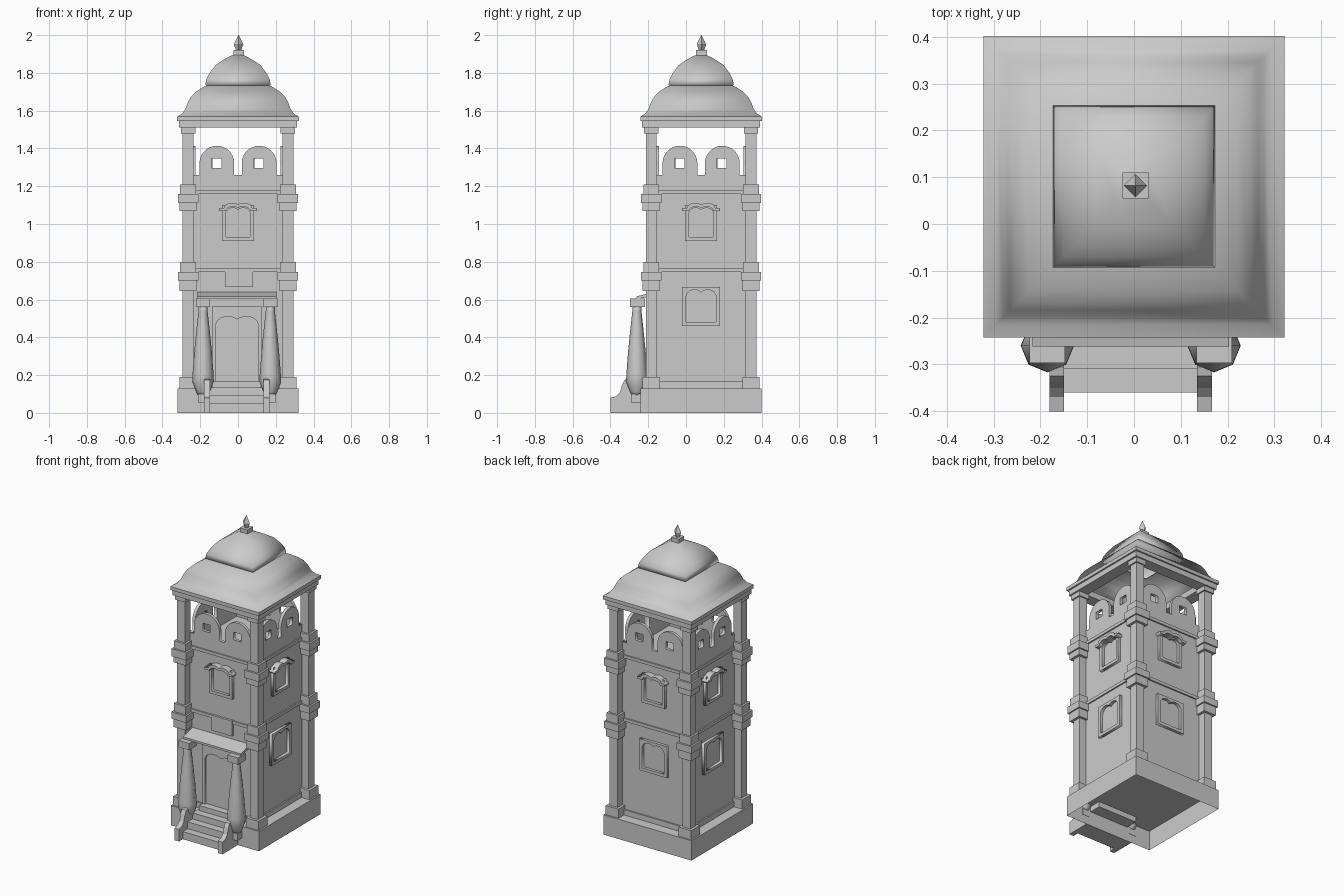
import bpy, bmesh, math
from mathutils import Matrix, Vector

if "Cube" in bpy.data.objects:
    bpy.data.objects.remove(bpy.data.objects["Cube"])

CY = 0.08      # tower centre in y
PX = -0.007    # porch centre in x


def finish(bm, name, smooth=False):
    bmesh.ops.recalc_face_normals(bm, faces=bm.faces)
    me = bpy.data.meshes.new(name)
    for f in bm.faces:
        f.smooth = smooth
    bm.to_mesh(me)
    bm.free()
    ob = bpy.data.objects.new(name, me)
    bpy.context.collection.objects.link(ob)
    return ob


def boxes(name, spans):
    """One object made of boxes given as (x0, x1, y0, y1, z0, z1)."""
    bm = bmesh.new()
    for x0, x1, y0, y1, z0, z1 in spans:
        m = Matrix.Translation(((x0 + x1) / 2, (y0 + y1) / 2, (z0 + z1) / 2)) \
            @ Matrix.Diagonal((x1 - x0, y1 - y0, z1 - z0, 1))
        bmesh.ops.create_cube(bm, size=1, matrix=m)
    return finish(bm, name)


def sq(h, z0, z1, x=0, y=CY):
    return (x - h, x + h, y - h, y + h, z0, z1)


def loft(name, profile, sides, centre, turn=0, cap0=True, cap1=True, smooth=False):
    """Stack regular rings from (radius, z) points; four sides use the half width."""
    k = math.sqrt(2) if sides == 4 and turn else 1
    bm = bmesh.new()
    rings = []
    for r, z in profile:
        rings.append([bm.verts.new((centre[0] + r * k * math.cos(turn + 2 * math.pi * i / sides),
                                    centre[1] + r * k * math.sin(turn + 2 * math.pi * i / sides), z))
                      for i in range(sides)])
    for a, b in zip(rings, rings[1:]):
        for i in range(sides):
            j = (i + 1) % sides
            bm.faces.new((a[i], a[j], b[j], b[i]))
    if cap0:
        bm.faces.new(rings[0])
    if cap1:
        bm.faces.new(rings[-1])
    return finish(bm, name, smooth)


def panel(name, loops, d0, d1, side=0):
    """Flat shape with holes in (u, z), from depth d0 to d1 outward on one tower side."""
    cu = bpy.data.curves.new(name, 'CURVE')
    cu.dimensions = '2D'
    cu.fill_mode = 'BOTH'
    cu.extrude = (d1 - d0) / 2
    for loop in loops:
        sp = cu.splines.new('POLY')
        sp.points.add(len(loop) - 1)
        for p, (u, z) in zip(sp.points, loop):
            p.co = (u, z, 0, 1)
        sp.use_cyclic_u = True
    tmp = bpy.data.objects.new(name + "_outline", cu)
    bpy.context.collection.objects.link(tmp)
    bpy.context.view_layer.update()
    me = bpy.data.meshes.new_from_object(tmp.evaluated_get(bpy.context.evaluated_depsgraph_get()))
    bpy.data.objects.remove(tmp)
    me.transform(Matrix.Translation((0, CY, 0)) @ Matrix.Rotation(side * math.pi / 2, 4, 'Z')
                 @ Matrix.Rotation(math.pi / 2, 4, 'X') @ Matrix.Translation((0, 0, (d0 + d1) / 2)))
    me.name = name
    ob = bpy.data.objects.new(name, me)
    bpy.context.collection.objects.link(ob)


def rect(u0, u1, z0, z1):
    return [(u0, z0), (u1, z0), (u1, z1), (u0, z1)]


def lobes(w, spring, h):
    """Double arch running from +w to -w."""
    end = math.radians(140)
    r = w / (1 - math.cos(end))
    right = [(w - r + r * math.cos(end * i / 8), spring + h * math.sin(end * i / 8)) for i in range(9)]
    return right + [(-u, z) for u, z in reversed(right[:-1])]


def arch(c, r, z):
    return [(c + r * math.cos(math.pi * i / 14), z + r * math.sin(math.pi * i / 14)) for i in range(15)]


# plinth, open underneath
loft("plinth", [(0.32, 0), (0.32, 0.13)], 4, (0, CY), math.pi / 4, cap0=False)

# tower body with moulding bands
boxes("tower_body", [sq(0.243, 0.13, 1.19)])
boxes("wall_bands", [sq(0.252, 0.13, 0.165), sq(0.252, 0.745, 0.765), sq(0.252, 1.16, 1.18)])

# corner columns with stacked blocks
spans = []
for sx in (-1, 1):
    for sy in (-1, 1):
        for h, z0, z1 in [(0.029, 0.13, 1.515), (0.046, 0.13, 0.19),
                          (0.045, 0.645, 0.70), (0.054, 0.70, 0.745), (0.042, 0.745, 0.80),
                          (0.045, 1.07, 1.11), (0.054, 1.11, 1.16), (0.042, 1.16, 1.21),
                          (0.038, 1.48, 1.515)]:
            spans.append(sq(h, z0, z1, sx * 0.264, CY + sy * 0.264))
boxes("corner_columns", spans)

# parapets and windows on each side
for k, side in enumerate(("front", "right", "back", "left")):
    outline = [(-0.243, 1.18), (0.243, 1.18), (0.243, 1.26), (0.204, 1.26)] + arch(0.112, 0.092, 1.322) \
        + [(0.02, 1.26), (-0.02, 1.26)] + arch(-0.112, 0.092, 1.322) + [(-0.204, 1.26), (-0.243, 1.26)]
    holes = [rect(c - 0.027, c + 0.027, 1.296, 1.346) for c in (-0.114, 0.108)]
    panel(side + "_parapet", [outline] + holes, 0.224, 0.244, k)
    panel(side + "_upper_window_frame",
          [rect(-0.085, 0.085, 0.91, 1.1), [(-0.064, 0.93), (0.064, 0.93)] + lobes(0.064, 1.055, 0.03)],
          0.24, 0.262, k)
    hood = [(0.1, 1.07), (0.1, 1.085)] + lobes(0.075, 1.085, 0.027) + [(-0.1, 1.085), (-0.1, 1.07)] \
        + lobes(0.064, 1.07, 0.022)[::-1]
    panel(side + "_window_hood", [hood], 0.24, 0.285, k)
    if k:
        panel(side + "_lower_window_frame",
              [rect(-0.1, 0.1, 0.46, 0.667), [(-0.08, 0.48), (0.08, 0.48)] + lobes(0.08, 0.61, 0.042)],
              0.24, 0.262, k)

# door frame and plaque above the porch
panel("door_frame", [rect(-0.135, 0.125, 0.13, 0.567),
                     [(u - 0.005, z) for u, z in [(-0.112, 0.165), (0.112, 0.165)] + lobes(0.112, 0.465, 0.045)]],
      0.24, 0.256)
boxes("door_plaque", [(-0.07, 0.08, -0.178, -0.16, 0.667, 0.767)])

# roof: eave ring, bell-shaped skirt, dome
loft("roof_eave", [(0.235, 1.55), (0.235, 1.51), (0.312, 1.51), (0.312, 1.545),
                   (0.322, 1.545), (0.322, 1.568), (0.305, 1.575)],
     4, (0, CY), math.pi / 4, False, False)
loft("roof_skirt", [(0.322, 1.568), (0.295, 1.585), (0.278, 1.61), (0.265, 1.645), (0.248, 1.675),
                    (0.222, 1.70), (0.185, 1.725), (0.16, 1.735)],
     4, (0, CY), math.pi / 4, False, False, True)
loft("roof_dome", [(0.16, 1.733), (0.173, 1.735), (0.168, 1.765), (0.15, 1.8), (0.12, 1.84),
                   (0.08, 1.868), (0.035, 1.892), (0.01, 1.897)],
     4, (0, CY), math.pi / 4, False, True, True)
boxes("finial_base", [sq(0.028, 1.885, 1.92, 0.003, CY + 0.002)])
loft("finial", [(0.012, 1.915), (0.025, 1.952), (0.001, 2.0)], 4, (0.003, CY + 0.002))

# porch: tapered columns, blocks and stair cheeks on both sides
cheek = [(-0.40, 0), (-0.40, 0.08), (-0.37, 0.088), (-0.35, 0.108), (-0.338, 0.15), (-0.325, 0.175),
         (-0.305, 0.18), (-0.285, 0.15), (-0.24, 0.12), (-0.24, 0)]
for s, side in ((-1, "left"), (1, "right")):
    x = PX + s * 0.178
    col = loft(side + "_porch_column",
               [(0.028, 0.095), (0.035, 0.11), (0.057, 0.165), (0.056, 0.2), (0.047, 0.32),
                (0.034, 0.45), (0.024, 0.54), (0.024, 0.565)], 8, (x, -0.26), 0, smooth=True)
    boxes(side + "_porch_blocks", [(x - 0.038, x + 0.038, -0.297, -0.217, 0.56, 0.605),
                                   (x - 0.027, x + 0.027, -0.29, -0.238, 0.055, 0.1)])
    bm = bmesh.new()
    xc = PX + s * 0.158
    face = bm.faces.new([bm.verts.new((xc - 0.016, y, z)) for y, z in cheek])
    ext = bmesh.ops.extrude_face_region(bm, geom=[face])
    bmesh.ops.translate(bm, vec=(0.032, 0, 0), verts=[v for v in ext['geom'] if isinstance(v, bmesh.types.BMVert)])
    finish(bm, side + "_stair_cheek")

# sloping porch canopy
bm = bmesh.new()
face = bm.faces.new([bm.verts.new((PX - 0.21, y, z)) for y, z in
                     [(-0.262, 0.603), (-0.262, 0.617), (-0.16, 0.642), (-0.16, 0.62)]])
ext = bmesh.ops.extrude_face_region(bm, geom=[face])
bmesh.ops.translate(bm, vec=(0.42, 0, 0), verts=[v for v in ext['geom'] if isinstance(v, bmesh.types.BMVert)])
finish(bm, "porch_canopy")

# entrance steps
boxes("steps", [(PX - 0.143, PX + 0.143, -0.36, -0.24, 0.0, 0.05),
                (PX - 0.143, PX + 0.143, -0.31, -0.24, 0.05, 0.095),
                (PX - 0.143, PX + 0.143, -0.26, -0.16, 0.095, 0.135),
                (PX - 0.128, PX + 0.128, -0.21, -0.16, 0.13, 0.168)])
